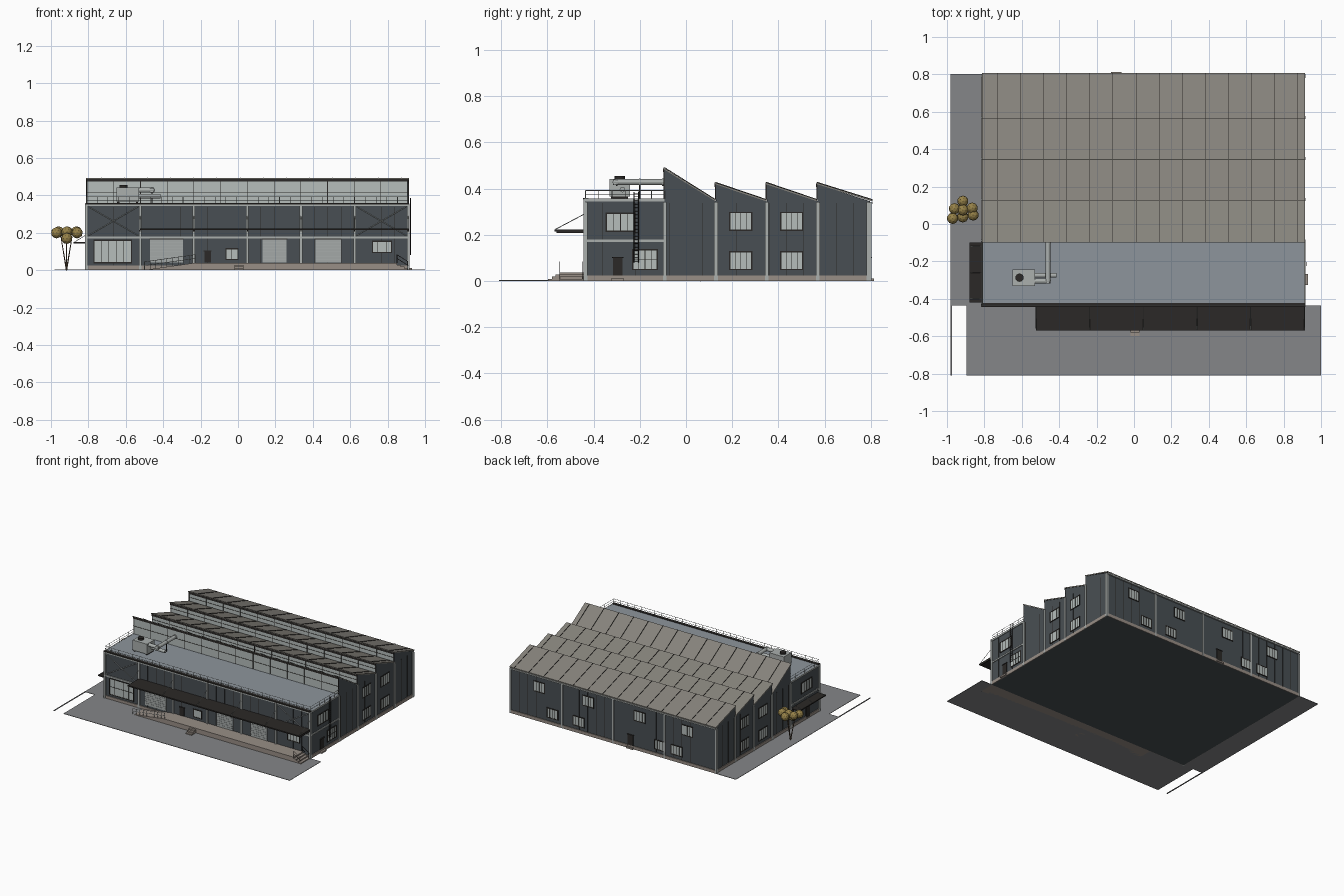
import bpy, bmesh, math
from mathutils import Vector, Matrix

if "Cube" in bpy.data.objects:
    bpy.data.objects.remove(bpy.data.objects["Cube"])

parts, mats = {}, {}
COL = dict(wall="4a5054", steel="a9aeac", glass="b4bcba", dark="2f2d2b", roof="85827b",
           flat="8c949b", pave="848587", stone="978d85", leaf="94804a", shutter="a2a7a6", trunk="5a4a3c")


def mat(key):
    if key not in mats:
        m = bpy.data.materials.new(key)
        rgb = [(int(COL[key][i:i + 2], 16) / 255) ** 2.2 for i in (0, 2, 4)]
        m.diffuse_color = (*rgb, 1)
        m.use_nodes = True
        m.node_tree.nodes["Principled BSDF"].inputs["Base Color"].default_value = m.diffuse_color
        mats[key] = m
    return mats[key]


def mesh(name, col):
    if name not in parts:
        parts[name] = (bmesh.new(), col)
    return parts[name][0]


def box(name, col, x0, x1, y0, y1, z0, z1):
    m = Matrix.Translation(((x0 + x1) / 2, (y0 + y1) / 2, (z0 + z1) / 2)) @ \
        Matrix.Diagonal((abs(x1 - x0), abs(y1 - y0), abs(z1 - z0), 1))
    bmesh.ops.create_cube(mesh(name, col), size=1, matrix=m)


def rod(name, col, p, q, r, n=4, r2=None):
    p, q = Vector(p), Vector(q)
    m = Matrix.Translation((p + q) / 2) @ (q - p).to_track_quat('Z', 'Y').to_matrix().to_4x4()
    bmesh.ops.create_cone(mesh(name, col), cap_ends=True, segments=n, radius1=r,
                          radius2=r if r2 is None else r2, depth=(q - p).length, matrix=m)


def extrude(name, col, profile, axis, a, b):
    # profile points are (y, z) for axis x or (x, z) for axis y
    bm = mesh(name, col)
    put = (lambda p, t: (t, p[0], p[1])) if axis == 'x' else (lambda p, t: (p[0], t, p[1]))
    v0 = [bm.verts.new(put(p, a)) for p in profile]
    v1 = [bm.verts.new(put(p, b)) for p in profile]
    n = len(profile)
    bm.faces.new(v0)
    bm.faces.new(v1[::-1])
    for i in range(n):
        bm.faces.new((v0[i], v1[i], v1[(i + 1) % n], v0[(i + 1) % n]))


X0, X1, Y0, Y1, YM = -0.81, 0.91, -0.435, 0.797, -0.092


def wbox(name, col, side, u0, u1, z0, z1, d0, d1):
    # box on a facade: u along the wall, d outward from it
    if side == 'front':
        box(name, col, u0, u1, Y0 - d1, Y0 - d0, z0, z1)
    elif side == 'back':
        box(name, col, u0, u1, Y1 + d0, Y1 + d1, z0, z1)
    elif side == 'right':
        box(name, col, X1 + d0, X1 + d1, u0, u1, z0, z1)
    else:
        box(name, col, X0 - d1, X0 - d0, u0, u1, z0, z1)


def window(side, u0, u1, z0, z1, nu=4, nz=1, f=0.003):
    wbox('window_glass', 'glass', side, u0, u1, z0, z1, -0.002, 0.002)
    for i in range(nu + 1):
        u = u0 + (u1 - u0) * i / nu
        w = f if i in (0, nu) else f / 2.5
        wbox('window_frames', 'dark', side, u - w, u + w, z0, z1, 0, 0.004)
    for i in range(nz + 1):
        z = z0 + (z1 - z0) * i / nz
        w = f if i in (0, nz) else f / 2.5
        wbox('window_frames', 'dark', side, u0 - f, u1 + f, z - w, z + w, 0, 0.004)


def door(side, u0, u1, z0, z1, col='dark'):
    wbox(col + '_doors', col, side, u0, u1, z0, z1, -0.002, 0.005)
    wbox('door_hoods', 'dark', side, u0 - .004, u1 + .004, z1, z1 + .005, 0, 0.008)


# Front office block and sawtooth hall
box('front_block', 'wall', X0, X1, Y0, YM, 0, 0.35)
box('flat_roof', 'flat', X0, X1, Y0, YM, 0.35, 0.356)
teeth = [(YM, 0.485), (0.13, 0.42), (0.35, 0.42), (0.57, 0.42), (Y1, 0.345)]
prof = [(YM, 0)]
for (y, z), (yn, _) in zip(teeth, teeth[1:]):
    prof += [(y, z), (yn, 0.345)]
extrude('sawtooth_hall', 'wall', prof + [(Y1, 0)], 'x', X0, X1)

# Sloping roofs, ribs and clerestory glazing
for i, ((y, z), (yn, _)) in enumerate(zip(teeth, teeth[1:])):
    end = yn + 0.01 if i == 3 else yn - 0.002
    slope = lambda e, a, b: [(y - b, z + a), (end, 0.345 + a), (end, 0.345 + e), (y - b, z + e)]
    extrude('roof_slopes', 'roof', slope(0.007, 0, .006), 'x', X0 - 0.004, X1 + 0.004)
    for k in range(14):
        x = -0.73 + k * 0.1235
        extrude('roof_ribs', 'dark', slope(0.0095, .006, .003), 'x', x - .0015, x + .0015)
    base = 0.358 if i == 0 else 0.354
    box('clerestory_glass', 'glass', X0 + .006, X1 - .006, y - .003, y, base, z - .01)
    box('clerestory_frames', 'dark', X0, X1, y - .007, y, z - .012, z + .002)
    for k in range(13):
        x = X0 + .003 + (X1 - X0 - .006) * k / 12
        box('clerestory_frames', 'dark', x - .0015, x + .0015, y - .005, y, base, z)
    zm = (base + z) / 2 - 0.005
    box('clerestory_frames', 'dark', X0, X1, y - .005, y, zm - .0012, zm + .0012)
box('back_gutter', 'steel', X0, X1, Y1, Y1 + .011, 0.333, 0.343)

# Steel columns, bands, plinth and wall seams
fx = [X0 + (X1 - X0) * i / 6 for i in range(7)]
sy = [YM, 0.13, 0.35, 0.57, Y1 - .008]
for x in fx:
    wbox('columns', 'steel', 'front', x - .007, x + .007, 0, 0.356, 0, 0.009)
for i in range(5):
    x = X0 + (X1 - X0) * i / 4
    wbox('columns', 'steel', 'back', x - .006, x + .006, 0, 0.338, 0, 0.006)
for s in ('left', 'right'):
    for y in [Y0] + sy:
        wbox('columns', 'steel', s, y - .008, y + .008, 0, 0.343, 0, 0.007)
    for z0, z1 in ((0.169, 0.18), (0.344, 0.357)):
        wbox('bands', 'steel', s, Y0 - .005, YM, z0, z1, 0, 0.006)
    wbox('plinth', 'stone', s, Y0, Y1 + .005, 0, 0.024, 0, 0.005)
    for k in range(1, 17):
        y = Y0 + (Y1 - Y0) * k / 17
        wbox('wall_seams', 'dark', s, y - .0008, y + .0008, .024, .338, 0, .0012)
for z0, z1 in ((0.169, 0.18), (0.344, 0.352)):
    wbox('bands', 'steel', 'front', X0, X1, z0, z1, 0, 0.007)
wbox('parapet_cap', 'dark', 'front', X0 - .005, X1 + .005, 0.352, 0.36, -.012, 0.01)
for s in ('front', 'back'):
    wbox('plinth', 'stone', s, X0 - .004, X1 + .004, 0, 0.024, 0, 0.005)
    for k in range(1, 24):
        x = X0 + (X1 - X0) * k / 24
        wbox('wall_seams', 'dark', s, x - .0008, x + .0008, .024, .338, 0, .0012)

# Cross bracing in the end bays
for i in (0, 5):
    a, b = fx[i] + .01, fx[i + 1] - .01
    for za, zb in ((.185, .34), (.34, .185)):
        rod('cross_braces', 'steel', (a, Y0 - .004, za), (b, Y0 - .004, zb), .0018)

# Windows and doors
window('front', -0.77, -0.57, 0.04, 0.16, 5, 2)
window('front', -0.065, 0.0, 0.058, 0.115, 2)
window('front', 0.72, 0.82, 0.095, 0.155, 4)
for a, b in ((-0.47, -0.295), (0.13, 0.26), (0.415, 0.55)):
    door('front', a, b, 0.04, 0.165, 'shutter')
    for k in range(1, 8):
        z = .04 + k * .0155
        wbox('shutter_slats', 'steel', 'front', a, b, z - .001, z + .001, 0, .0065)
door('front', -0.18, -0.145, 0.04, 0.1)
for s in ('left', 'right'):
    window(s, -0.345, -0.222, 0.215, 0.293, 4)
    window(s, -0.23, -0.125, 0.05, 0.135, 4, 2)
    for y in (0.19, 0.41):
        for z in (0.05, 0.22):
            window(s, y, y + .095, z, z + .077, 4)
door('right', -0.317, -0.275, 0.01, 0.1)
door('left', -0.317, -0.275, 0.01, 0.1)
for x in (.67, .26, -.17, -.57):
    window('back', x - .045, x + .045, 0.22, 0.295)
for x in (.56, .34, -.34, -.48):
    window('back', x - .045, x + .045, 0.05, 0.12)
door('back', -0.117, -0.073, 0.01, 0.1)
wbox('door_steps', 'stone', 'back', -0.123, -0.067, 0, .012, 0, .017)
wbox('door_steps', 'stone', 'right', -0.325, -0.268, 0, .012, 0, .02)

# Canopies with tie rods
box('front_canopy', 'dark', -0.525, X1 + .003, -0.57, Y0, 0.215, 0.224)
for x in fx[1:]:
    rod('tie_rods', 'steel', (x, Y0 - .005, 0.29), (x, -0.565, 0.224), .0018)
    box('canopy_beams', 'dark', x - .003, x + .003, -0.56, Y0, 0.208, 0.216)
box('side_canopy', 'dark', -0.88, X0, -0.42, -0.10, 0.142, 0.15)
for y in (-0.4, -0.26, -0.12):
    rod('tie_rods', 'steel', (X0, y, 0.19), (-0.875, y, 0.15), .0015)

# Loading dock, ramp and steps
PY = -0.547
box('dock', 'stone', -0.24, 0.85, PY, Y0, 0, 0.038)
extrude('ramp', 'stone', [(-0.51, 0), (-0.24, 0), (-0.24, 0.038)], 'y', PY, Y0)
for k in range(3):
    h = 0.038 - 0.0095 * (k + 1)
    box('dock_steps', 'stone', -0.02, 0.03, PY - .017 * (k + 1), PY - .017 * k, 0, h)
    box('end_steps', 'stone', .85 + .02 * k, .87 + .02 * k, PY, Y0, 0, h)
for k in range(10):
    x = -0.5 + k * .03
    z = min(.038, .038 * (x + .51) / .27)
    rod('dock_railing', 'steel', (x, PY, z), (x, PY, z + .045), .0015)
for dz in (.025, .045):
    rod('dock_railing', 'steel', (-.5, PY, dz), (-.23, PY, .038 + dz), .0015)
    for y in (PY, Y0 - .012):
        rod('end_railing', 'dark', (.85, y, .038 + dz), (.91, y, dz), .0015)
for y in (PY, Y0 - .012):
    rod('end_railing', 'dark', (.85, y, .038), (.85, y, .083), .0015)
    rod('end_railing', 'dark', (.907, y, 0), (.907, y, .047), .0015)

# Roof railing
corners = [(X0, YM), (X0, Y0), (X1, Y0), (X1, YM)]
for (xa, ya), (xb, yb) in zip(corners, corners[1:]):
    n = round(math.hypot(xb - xa, yb - ya) / .0575)
    for k in range(n + 1):
        x, y = xa + (xb - xa) * k / n, ya + (yb - ya) * k / n
        rod('roof_railing', 'steel', (x, y, .355), (x, y, .392), .0015)
    for z in (.374, .392):
        rod('roof_railing', 'steel', (xa, ya, z), (xb, yb, z), .0015)

# Wall ladder
for y in (-0.225, -0.205):
    rod('ladder', 'dark', (X1 + .012, y, .08), (X1 + .012, y, .385), .0018)
for k in range(20):
    z = .085 + k * .0155
    rod('ladder', 'dark', (X1 + .012, -.225, z), (X1 + .012, -.205, z), .0012)

# Roof ventilation unit and duct
box('vent_unit', 'steel', -0.65, -0.53, -0.332, -0.242, 0.366, 0.442)
for x in (-.64, -.54):
    box('vent_feet', 'dark', x - .006, x + .006, -.325, -.25, .355, .367)
rod('vent_fan', 'dark', (-.612, -.287, .44), (-.612, -.287, .455), .022, 16)
rod('duct', 'steel', (-.53, -.275, .396), (-.415, -.275, .396), .012, 12)
rod('duct', 'steel', (-.53, -.305, .428), (-.448, -.305, .428), .013, 12)
rod('duct', 'steel', (-.46, -.317, .428), (-.46, YM, .428), .013, 12)
for y in (-.3, -.2, -.1):
    rod('duct_collars', 'steel', (-.46, y - .004, .428), (-.46, y + .004, .428), .016, 12)
rod('duct_support', 'dark', (-.46, -.2, .355), (-.46, -.2, .42), .003, 6)

# Paving and kerb
box('front_paving', 'pave', -0.895, 1.0, -0.81, Y0, 0, 0.003)
box('side_paving', 'pave', -0.98, X0, -0.435, 0.803, 0, 0.003)
box('kerb', 'pave', -0.98, -0.972, -0.81, -0.435, 0, 0.004)

# Tree
for x, y, z in ((-.915, .122, .2), (-.96, .082, .205), (-.865, .085, .205), (-.97, .03, .2),
                (-.915, .038, .17), (-.86, .048, .2), (-.915, .075, .205)):
    bmesh.ops.create_icosphere(mesh('tree_crown', 'leaf'), subdivisions=2, radius=.03,
                               matrix=Matrix.Translation((x, y, z)))
for dx, dy in ((-.03, -.015), (.03, -.01), (0, .04)):
    rod('tree_trunk', 'trunk', (-.917, .06, 0), (-.917 + dx, .06 + dy, .18), .004, 6, .002)

for name, (bm, col) in parts.items():
    bmesh.ops.recalc_face_normals(bm, faces=bm.faces)
    me = bpy.data.meshes.new(name)
    bm.to_mesh(me)
    bm.free()
    me.materials.append(mat(col))
    bpy.context.collection.objects.link(bpy.data.objects.new(name, me))
